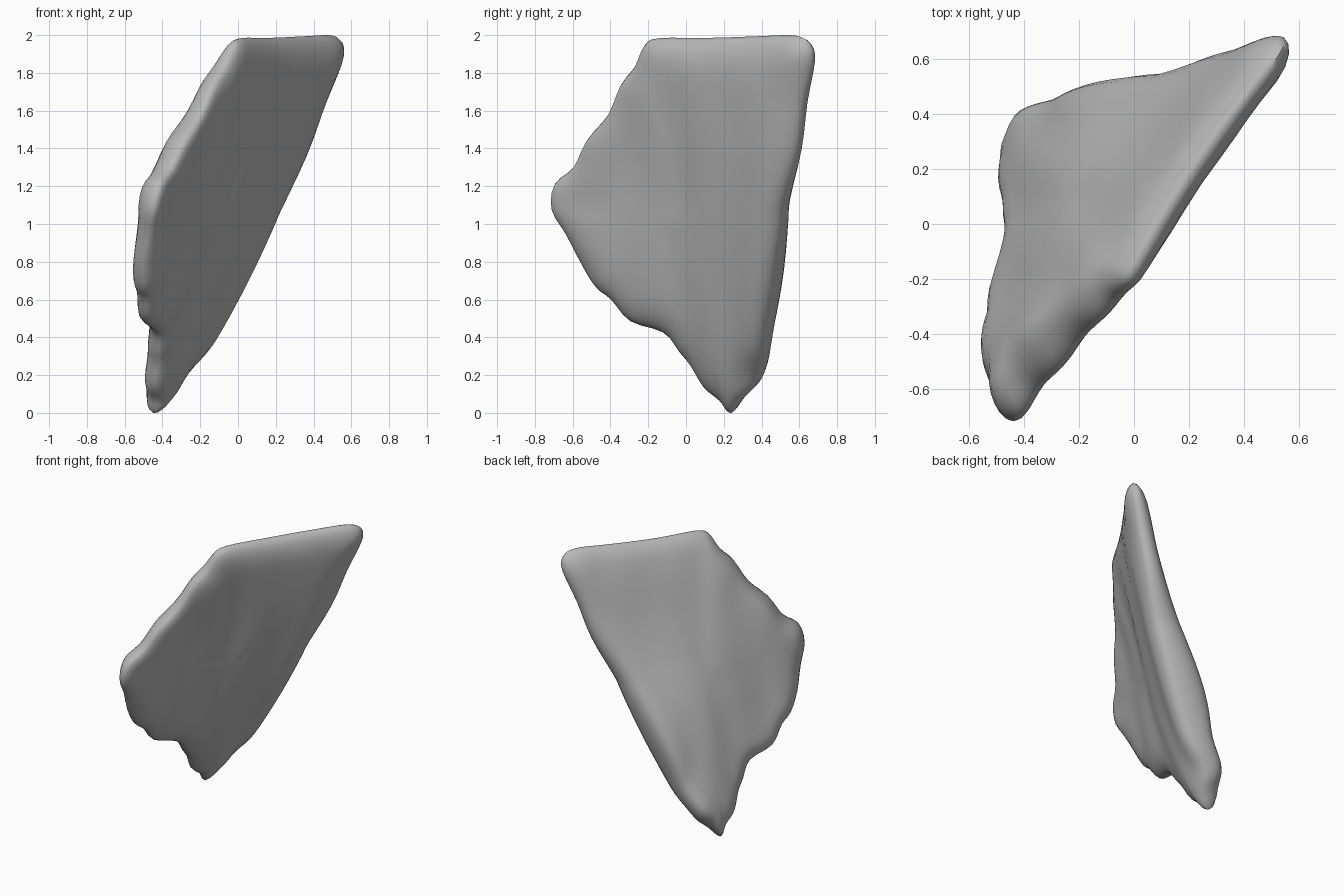
import bpy, bmesh, math
from mathutils import Vector
from mathutils.geometry import intersect_point_line

if "Cube" in bpy.data.objects:
    bpy.data.objects.remove(bpy.data.objects["Cube"])

HALF = 0.085                                   # half thickness of the slab
NORMAL = Vector((0.8, -0.52, -0.3))            # overhanging face direction
CENTRE = Vector((0.05, 1.05))

# Side profile of the shard as (y, z)
PROFILE = [(0.24, 0), (0.3, 0.08), (0.38, 0.16), (0.415, 0.27), (0.43, 0.42),
           (0.475, 0.7), (0.515, 1.0), (0.53, 1.12), (0.605, 1.4), (0.635, 1.65),
           (0.68, 1.87), (0.66, 1.965), (0.58, 2.01), (0.4, 2.005), (0.1, 1.995),
           (-0.15, 1.995), (-0.22, 1.955), (-0.26, 1.85), (-0.33, 1.76),
           (-0.39, 1.6), (-0.5, 1.47), (-0.57, 1.32), (-0.67, 1.24),
           (-0.685, 1.1), (-0.62, 0.97), (-0.55, 0.8), (-0.47, 0.67),
           (-0.39, 0.61), (-0.29, 0.49), (-0.11, 0.435), (-0.03, 0.33),
           (0.03, 0.26), (0.1, 0.14), (0.19, 0.07)]


def clamp(t):
    return min(max(t, 0), 1)


def dome(t):
    """Quarter circle rising from 0 to 1."""
    return math.sqrt(1 - (1 - clamp(t)) ** 2)


def smooth_loop(points, steps=3):
    """Closed Catmull-Rom curve through the points."""
    pts, out = [Vector(p) for p in points], []
    n = len(pts)
    for i in range(n):
        a, b, c, d = (pts[(i + k) % n] for k in (-1, 0, 1, 2))
        for j in range(steps):
            t = j / steps
            out.append(0.5 * (2 * b + (c - a) * t + (2 * a - 5 * b + 4 * c - d) * t ** 2
                              + (3 * b - a - 3 * c + d) * t ** 3))
    return out


def rim_distance(p, loop):
    best = 9.0
    for i, a in enumerate(loop):
        b = loop[i - 1]
        t = intersect_point_line(p, a, b)[1]
        best = min(best, (p - a.lerp(b, clamp(t))).length)
    return best


def frontness(y, z):
    """Distance in front of the line from the top front corner to the tip."""
    return -0.975 * (y + 0.2) - 0.22 * (z - 1.95)


def middle_x(y, z):
    """Leaning plane, slightly bowed, with the front corner bent outward."""
    e = frontness(y, z)
    bend = 0.1 * (e + math.sqrt(e * e + 0.01))
    bend -= 0.08 * math.exp(-((y + 0.45) ** 2 + (z - 1.35) ** 2) / 0.35)
    bend -= 0.03 * math.sin(math.pi * clamp((y + 0.2) / 0.83)) * clamp((z - 1.5) / 0.5)
    return -0.615 + 0.648 * y + 0.372 * z + bend + 0.07 * math.sin(math.pi * z / 2)


def surface(p, side, loop):
    y, z = p
    e = frontness(y, z)
    if side > 0:      # underside curls softly to the top and front edges
        radius = 0.1 + 0.09 * max(clamp((z - 1.2) / 0.5), clamp(3 * e + 0.5))
        thick = HALF
    else:             # back thins to the top and is fuller low along the rear edge
        radius = 0.1
        thick = HALF + 0.11 * clamp(0.5 - 2 * e) * math.exp(-((z - 0.65) / 0.53) ** 2)
        thick *= dome((2.03 - z) / 0.4)
    d = clamp(rim_distance(p, loop) / radius)
    h = side * (thick * dome(d)
                + 0.006 * d * math.sin(22 * (y + 0.2 * z) + 2 * math.sin(3 * z)))
    h += 0.05 * clamp(3 * e) * clamp((z - 0.8) / 0.3) * (1 - d)     # front rim sits forward
    v = Vector((middle_x(y, z), y, z)) + NORMAL * h
    knob = math.exp(-((y - 0.38) ** 2 + (z - 0.21) ** 2) / 0.012)   # lump by the tip
    v.x -= knob * 0.06
    return v


loop = smooth_loop(PROFILE)
n = len(loop)
bm = bmesh.new()
rim = [bm.verts.new(surface(p, 0, loop)) for p in loop]
for side in (1, -1):
    outer = rim
    for s in (0.99, 0.97, 0.94, 0.9, 0.85, 0.77, 0.67, 0.55, 0.42, 0.28, 0.14):
        ring = [bm.verts.new(surface(CENTRE.lerp(p, s), side, loop)) for p in loop]
        for i in range(n):
            bm.faces.new((outer[i - 1], outer[i], ring[i], ring[i - 1]))
        outer = ring
    hub = bm.verts.new(surface(CENTRE, side, loop))
    for i in range(n):
        bm.faces.new((outer[i - 1], outer[i], hub))
for _ in range(2):
    bmesh.ops.smooth_vert(bm, verts=bm.verts, factor=0.3,
                          use_axis_x=True, use_axis_y=True, use_axis_z=True)
bmesh.ops.recalc_face_normals(bm, faces=bm.faces)

# Rest the tip on the ground
low = min(v.co.z for v in bm.verts)
bmesh.ops.translate(bm, verts=bm.verts, vec=(0, 0, -low))

mesh = bpy.data.meshes.new("stone_shard")
bm.to_mesh(mesh)
bm.free()
shard = bpy.data.objects.new("stone_shard", mesh)
bpy.context.collection.objects.link(shard)

# Plain grey stone
stone = bpy.data.materials.new("grey_stone")
stone.use_nodes = True
GREY = (0.48, 0.48, 0.48, 1)
stone.diffuse_color = GREY
stone.node_tree.nodes["Principled BSDF"].inputs["Base Color"].default_value = GREY
mesh.materials.append(stone)

bpy.context.view_layer.objects.active = shard
shard.select_set(True)
bpy.ops.object.shade_smooth_by_angle(angle=math.radians(50))
